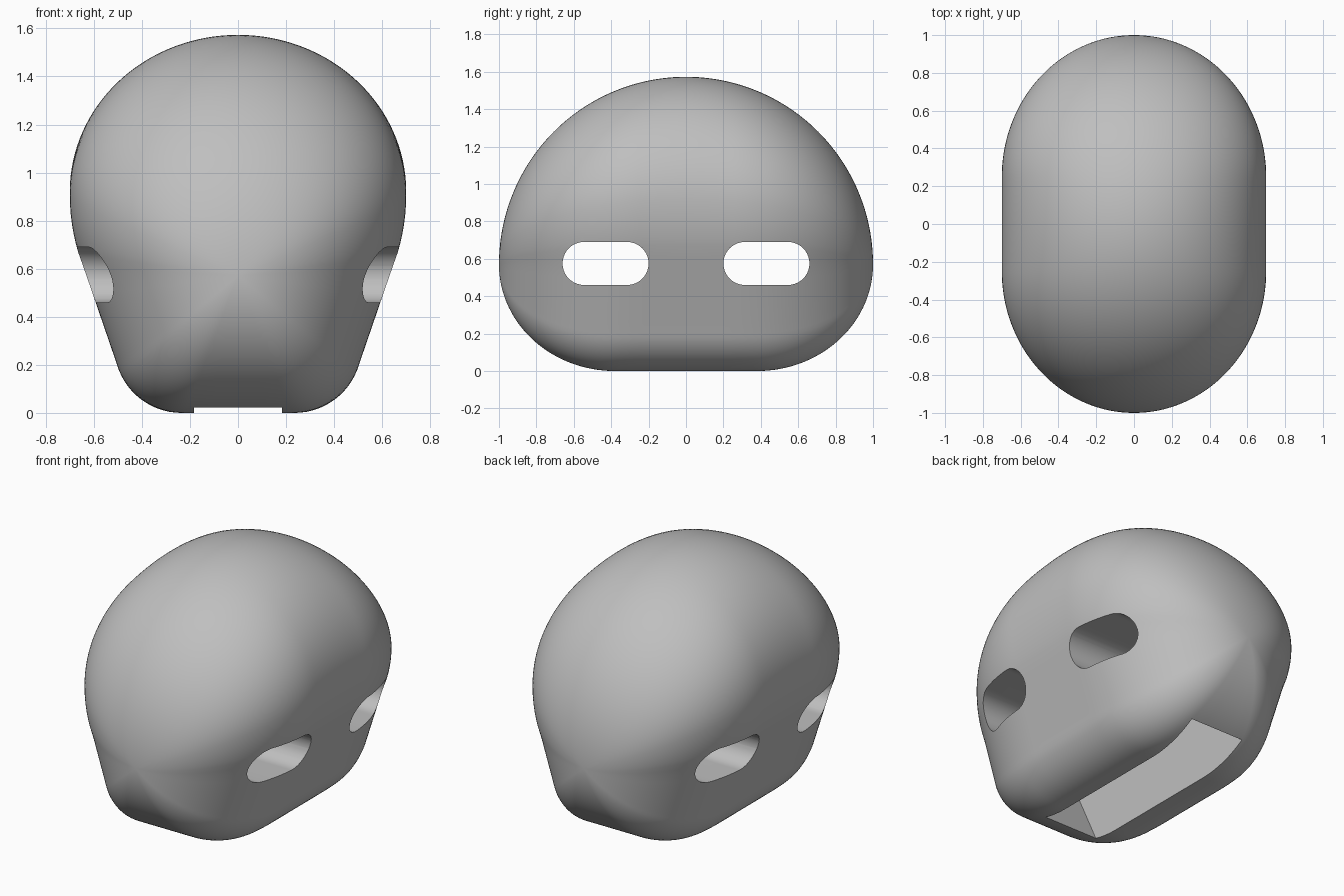
import bpy, bmesh, math

cube = bpy.data.objects.get("Cube")
if cube:
    bpy.data.objects.remove(cube)

POLE = 0.57      # height of the rounded tips at front and back
HALF_W = 0.7


def arc(cx, cz, rx, rz, start, end, n):
    """Points on an ellipse arc, angles in degrees from +x."""
    angles = [math.radians(start + (end - start) * i / n) for i in range(n + 1)]
    return [(cx + rx * math.cos(a), cz + rz * math.sin(a)) for a in angles]


def ease(t):
    return math.sqrt(max(0.0, 1 - t * t))


def mesh_object(name, bm):
    bmesh.ops.recalc_face_normals(bm, faces=bm.faces[:])
    mesh = bpy.data.meshes.new(name)
    bm.to_mesh(mesh)
    bm.free()
    obj = bpy.data.objects.new(name, mesh)
    bpy.context.collection.objects.link(obj)
    return obj


def prism(name, outline, half):
    """Extrude a (y, z) outline along x."""
    bm = bmesh.new()
    face = bm.faces.new([bm.verts.new((-half, y, z)) for y, z in outline])
    ext = bmesh.ops.extrude_face_region(bm, geom=[face])
    moved = [v for v in ext["geom"] if isinstance(v, bmesh.types.BMVert)]
    bmesh.ops.translate(bm, verts=moved, vec=(2 * half, 0, 0))
    return mesh_object(name, bm)


# Middle cross-section: domed top, tapering flank, rounded lower edge
side = arc(0, 0.92, HALF_W, 0.653, 90, 0, 32)
side += arc(-0.2, 0.92, 0.9, 0.9, 0, -16, 6)[1:]
lower = arc(0.235, 0.28, 0.28, 0.28, -16, -90, 14)
x0, z0 = side[-1]
x1, z1 = lower[0]
side += [(x0 + (x1 - x0) * k / 8, z0 + (z1 - z0) * k / 8) for k in range(1, 8)]
side += lower + [(0.12, 0), (0, 0)]
section = side + [(-x, z) for x, z in side[-2:0:-1]]

# Body: the section lofted along y, shrinking to a point at each end
bm = bmesh.new()
rings = []
STEPS = 96
for i in range(STEPS + 1):
    y = -math.cos(math.pi * i / STEPS)
    wide = ease(max(0, abs(y) - 0.25) / 0.75)
    up = ease(y)
    down = ease(max(0, abs(y) - 0.38) / 0.62)
    rings.append([bm.verts.new((x * wide, y, POLE + (z - POLE) * (up if z > POLE else down)))
                  for x, z in section])
count = len(section)
for a, b in zip(rings, rings[1:]):
    for j in range(count):
        k = (j + 1) % count
        bm.faces.new((a[j], a[k], b[k], b[j]))
bmesh.ops.remove_doubles(bm, verts=bm.verts[:], dist=0.0005)
body = mesh_object("body", bm)

# Cutters: two oblong openings through the sides, one slanted slot underneath
cutters = []
for name, y in (("front_opening", -0.43), ("back_opening", 0.43)):
    outline = arc(y + 0.115, 0.575, 0.115, 0.115, -90, 90, 20)
    outline += arc(y - 0.115, 0.575, 0.115, 0.115, 90, 270, 20)
    cutters.append(prism(name, outline, 1))


def along(point, d):
    return (point[0] - 0.42 * d, point[1] + 0.905 * d)


front_lip, back_lip = (-0.55, 0.02), (0.72, 0.1)
slot = [along(front_lip, -0.3), along(back_lip, -0.3), along(back_lip, 0.39), along(front_lip, 0.36)]
cutters.append(prism("bottom_slot", slot, 0.183))

for cutter in cutters:
    cutter.hide_render = True
    mod = body.modifiers.new(cutter.name, 'BOOLEAN')
    mod.operation = 'DIFFERENCE'
    mod.solver = 'EXACT'
    mod.object = cutter

# Bake the cuts, then drop the cutters
bpy.context.view_layer.update()
graph = bpy.context.evaluated_depsgraph_get()
baked = bpy.data.meshes.new_from_object(body.evaluated_get(graph))
body.modifiers.clear()
body.data = baked
for cutter in cutters:
    bpy.data.objects.remove(cutter)

# Plain grey material
grey = bpy.data.materials.new("plain_grey")
grey.use_nodes = True
colour = (0.52, 0.52, 0.52, 1)
grey.diffuse_color = colour
grey.node_tree.nodes["Principled BSDF"].inputs["Base Color"].default_value = colour
body.data.materials.clear()
body.data.materials.append(grey)

bpy.ops.object.select_all(action='DESELECT')
body.select_set(True)
bpy.context.view_layer.objects.active = body
bpy.ops.object.shade_smooth_by_angle(angle=math.radians(35))
